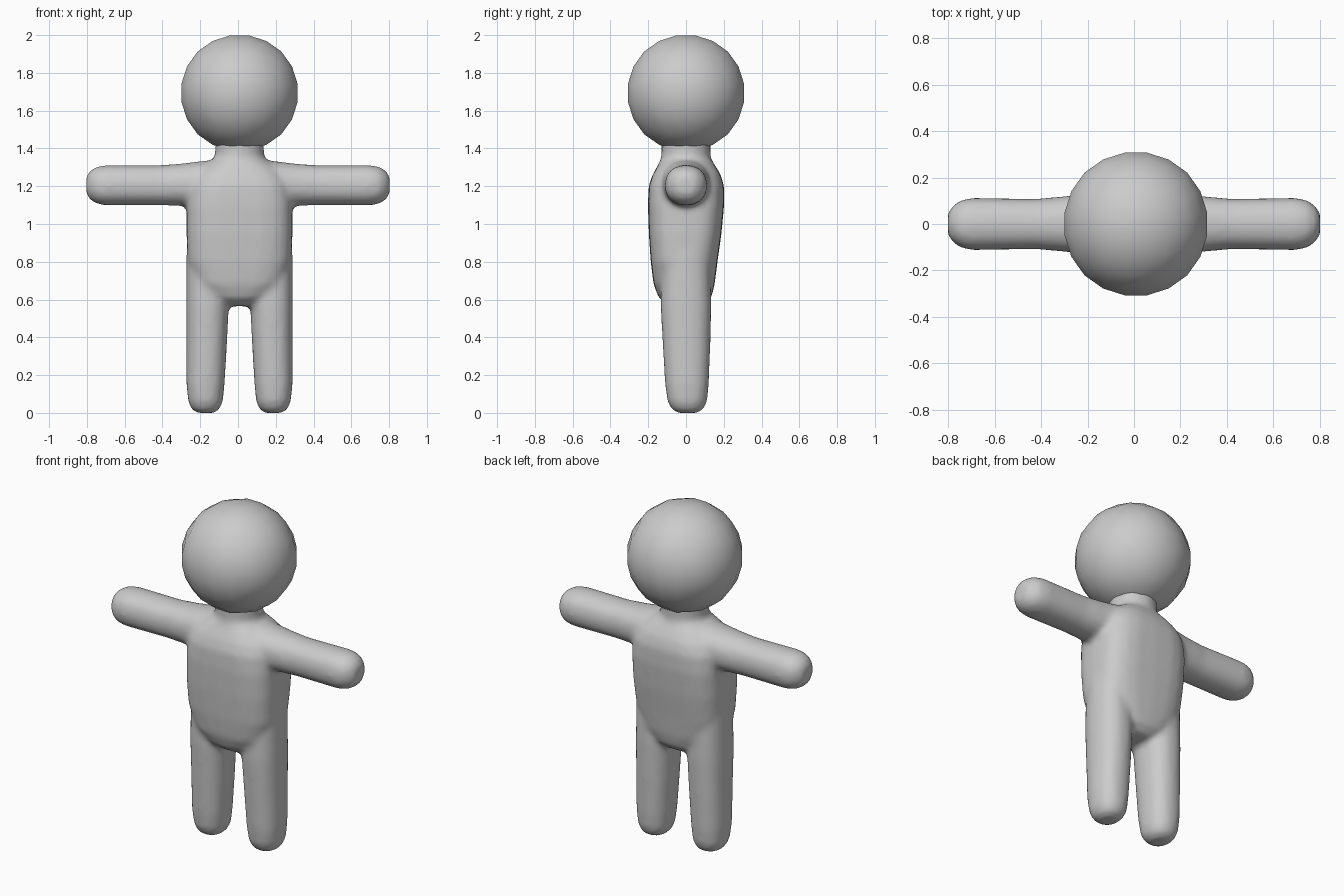
import bpy, bmesh, math
from mathutils import Vector

if "Cube" in bpy.data.objects:
    bpy.data.objects.remove(bpy.data.objects["Cube"])

SIDES = 24
OFFSET = 0.008   # figure sits a hair right of centre

clay = bpy.data.materials.new("grey clay")
clay.diffuse_color = (0.6, 0.6, 0.6, 1)
clay.use_nodes = True
clay.node_tree.nodes["Principled BSDF"].inputs["Base Color"].default_value = clay.diffuse_color


def spow(v, n):
    return math.copysign(abs(v) ** (2 / n), v)


def loft(bm, stations, place):
    """Skin rounded rings (t, cu, cv, ru, rv, squareness) and cap both ends."""
    rings = []
    for t, cu, cv, ru, rv, n in stations:
        ring = []
        for i in range(SIDES):
            a = 2 * math.pi * i / SIDES
            u = cu + ru * spow(math.cos(a), n)
            v = cv + rv * spow(math.sin(a), n)
            ring.append(bm.verts.new(place(t, u, v)))
        rings.append(ring)
    for a, b in zip(rings, rings[1:]):
        for i in range(SIDES):
            j = (i + 1) % SIDES
            bm.faces.new((a[i], a[j], b[j], b[i]))
    bm.faces.new(rings[0][::-1])
    bm.faces.new(rings[-1])


bm = bmesh.new()

# Torso and neck: height, half width, back and front depth, squareness
torso = [
    (0.565, 0.10, -0.09, 0.09, 2.4), (0.61, 0.18, -0.145, 0.135, 2.5),
    (0.68, 0.24, -0.172, 0.152, 2.8), (0.80, 0.275, -0.187, 0.167, 3.0),
    (0.95, 0.281, -0.197, 0.188, 3.2), (1.10, 0.281, -0.202, 0.202, 3.2),
    (1.20, 0.272, -0.198, 0.202, 3.0), (1.26, 0.245, -0.178, 0.185, 2.8),
    (1.31, 0.195, -0.150, 0.155, 2.5), (1.34, 0.145, -0.135, 0.135, 2.2),
    (1.36, 0.130, -0.130, 0.130, 2.0), (1.48, 0.130, -0.130, 0.130, 2.0),
]
loft(bm, [(z, 0, (y0 + y1) / 2, hx, (y1 - y0) / 2, n) for z, hx, y0, y1, n in torso],
     lambda t, u, v: Vector((u + OFFSET, v, t)))

# Legs: height, centre x, centre y, half width, half depth
leg = [
    (0.0, 0.180, 0.008, 0.045, 0.055), (0.02, 0.180, 0.008, 0.075, 0.085),
    (0.06, 0.180, 0.007, 0.092, 0.105), (0.15, 0.180, 0.005, 0.101, 0.116),
    (0.35, 0.174, 0.003, 0.107, 0.126), (0.57, 0.169, 0.0, 0.113, 0.135),
    (0.85, 0.168, 0.0, 0.112, 0.130),
]
# Arms: reach, centre y, centre z, half depth, half height
arm = [
    (0.05, 0.0, 1.215, 0.135, 0.128), (0.18, 0.0, 1.213, 0.135, 0.122),
    (0.30, 0.0, 1.208, 0.120, 0.112), (0.42, 0.0, 1.205, 0.109, 0.106),
    (0.70, 0.0, 1.205, 0.113, 0.107), (0.75, 0.0, 1.205, 0.102, 0.098),
    (0.785, 0.0, 1.205, 0.075, 0.075), (0.803, 0.0, 1.205, 0.045, 0.045),
]
for side in (-1, 1):
    loft(bm, [(*s, 2.3) for s in leg],
         lambda t, u, v: Vector((side * u + OFFSET, v, t)))
    loft(bm, [(*s, 2.2) for s in arm],
         lambda t, u, v: Vector((side * t, u, v)))

# Mirrored limbs come out inside-out, so face every shell outward
bmesh.ops.recalc_face_normals(bm, faces=bm.faces)
mesh = bpy.data.meshes.new("body")
bm.to_mesh(mesh)
bm.free()
body = bpy.data.objects.new("body", mesh)
bpy.context.collection.objects.link(body)
mesh.materials.append(clay)

# Fuse the limbs into one soft skin
fuse = body.modifiers.new("fuse", 'REMESH')
fuse.mode = 'VOXEL'
fuse.voxel_size = 0.016
fuse.use_smooth_shade = True
soften = body.modifiers.new("soften", 'SMOOTH')
soften.factor = 0.5
soften.iterations = 8

# Head: a ball made from a rounded cube
bm = bmesh.new()
bmesh.ops.create_cube(bm, size=2)
bmesh.ops.subdivide_edges(bm, edges=bm.edges, cuts=4, use_grid_fill=True)
for v in bm.verts:
    d = Vector([math.tan(c * math.pi / 4) for c in v.co]).normalized()
    v.co = Vector((0.315 * d.x + OFFSET, 0.315 * d.y, 0.312 * d.z + 1.694))
for f in bm.faces:
    f.smooth = True
mesh = bpy.data.meshes.new("head")
bm.to_mesh(mesh)
bm.free()
head = bpy.data.objects.new("head", mesh)
bpy.context.collection.objects.link(head)
mesh.materials.append(clay)
